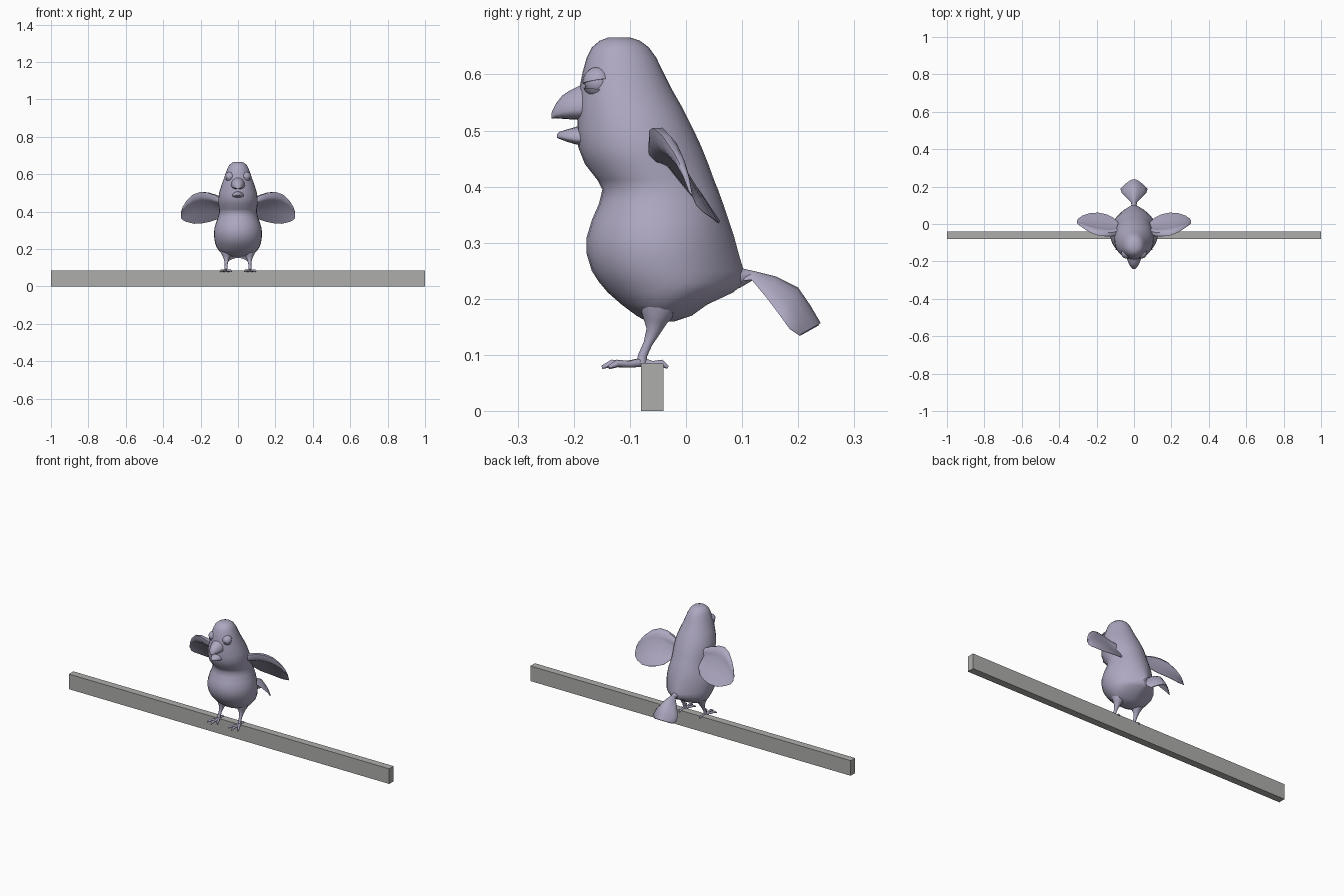
import bpy, bmesh, math
from mathutils import Vector

if "Cube" in bpy.data.objects:
    bpy.data.objects.remove(bpy.data.objects["Cube"])


def material(name, rgb):
    m = bpy.data.materials.new(name)
    m.diffuse_color = (*rgb, 1)
    m.use_nodes = True
    m.node_tree.nodes["Principled BSDF"].inputs["Base Color"].default_value = m.diffuse_color
    return m


LAVENDER = material("lavender grey", (0.42, 0.39, 0.53))
GREY = material("beam grey", (0.42, 0.42, 0.41))


def finish(name, bm, mat, mirror=False, angle=40):
    bmesh.ops.recalc_face_normals(bm, faces=bm.faces)
    me = bpy.data.meshes.new(name)
    bm.to_mesh(me)
    bm.free()
    me.materials.append(mat)
    ob = bpy.data.objects.new(name, me)
    bpy.context.collection.objects.link(ob)
    if angle:
        me.shade_smooth()
        me.set_sharp_from_angle(angle=math.radians(angle))
    if mirror:
        mod = ob.modifiers.new("mirror", 'MIRROR')
        mod.use_mirror_merge = False
    return ob


def add_loft(bm, rings):
    rows = [[bm.verts.new(p) for p in r] for r in rings]
    n = len(rows[0])
    for a, b in zip(rows, rows[1:]):
        for i in range(n):
            j = (i + 1) % n
            bm.faces.new((a[i], a[j], b[j], b[i]))
    bm.faces.new(rows[0][::-1])
    bm.faces.new(rows[-1])


def add_tube(bm, pts, radii, n=8):
    pts = [Vector(p) for p in pts]
    rings = []
    for i, (p, r) in enumerate(zip(pts, radii)):
        d = (pts[min(i + 1, len(pts) - 1)] - pts[max(i - 1, 0)]).normalized()
        u = d.cross(Vector((1, 0, 0))).normalized()
        v = d.cross(u)
        rings.append([p + r * (math.cos(t) * u + math.sin(t) * v)
                      for t in (2 * math.pi * k / n for k in range(n))])
    add_loft(bm, rings)


# beam
bm = bmesh.new()
bmesh.ops.create_cube(bm, size=1)
for v in bm.verts:
    v.co = Vector((v.co.x * 2, v.co.y * 0.04 - 0.06, (v.co.z + 0.5) * 0.085))
finish("perch_beam", bm, GREY, angle=0)

# body and head: height, front y, back y, half width
BODY = [(.160, -.070, -.020, .030), (.170, -.088, .010, .075), (.190, -.115, .038, .102),
        (.212, -.140, .085, .116), (.230, -.155, .104, .122), (.250, -.168, .103, .126),
        (.280, -.177, .094, .129), (.310, -.177, .086, .126), (.340, -.168, .076, .118),
        (.370, -.155, .066, .107), (.395, -.149, .057, .101), (.412, -.158, .050, .101),
        (.440, -.180, .040, .105), (.470, -.192, .028, .105), (.500, -.194, .014, .101),
        (.540, -.193, -.006, .089), (.575, -.190, -.026, .076), (.605, -.184, -.041, .066),
        (.630, -.177, -.053, .056), (.648, -.168, -.066, .047), (.660, -.154, -.082, .034),
        (.666, -.138, -.100, .016)]
rings = []
for z, f, b, w in BODY:
    yc = min(f + w, (f + b) / 2)
    back_power = 1 + max(0, 1 - abs(z - .235) / .12) * 0.7
    ring = []
    for k in range(28):
        t = 2 * math.pi * k / 28
        c, s = math.cos(t), math.sin(t)
        if s > 0:
            ring.append((w * math.copysign(abs(c) ** back_power, c), yc + (b - yc) * s, z))
        else:
            ring.append((w * c, yc + (yc - f) * s, z))
    rings.append(ring)
bm = bmesh.new()
add_loft(bm, rings)
finish("body", bm, LAVENDER, angle=60)


# beak halves: y, bottom z, top z, half width
def beak(name, sections):
    bm = bmesh.new()
    rings = []
    for y, lo, hi, w in sections:
        ring = []
        for k in range(16):
            t = 2 * math.pi * k / 16
            s = math.sin(t)
            mid = lo + (hi - lo) * .3
            ring.append((w * math.cos(t), y, mid + s * (hi - mid if s > 0 else mid - lo)))
        rings.append(ring)
    add_loft(bm, rings)
    finish(name, bm, LAVENDER, angle=60)


beak("upper_beak", [(-.165, .519, .597, .040), (-.190, .519, .580, .036), (-.206, .520, .572, .031),
                    (-.220, .521, .563, .024), (-.232, .522, .548, .015), (-.240, .521, .531, .006)])
beak("lower_beak", [(-.165, .472, .510, .036), (-.195, .475, .507, .029), (-.212, .480, .502, .021),
                    (-.225, .485, .498, .011), (-.230, .487, .493, .004)])

# eyes and heavy lids
EYE = Vector((.042, -.157, .586))
bm = bmesh.new()
bmesh.ops.create_uvsphere(bm, u_segments=16, v_segments=10, radius=.024)
bmesh.ops.translate(bm, vec=EYE, verts=bm.verts)
finish("eyes", bm, LAVENDER, mirror=True, angle=60)

for name, direction, offset in (("upper_eyelids", (-.1, -.15, 1), .002),
                                ("lower_eyelids", (0, -.1, -1), .012)):
    bm = bmesh.new()
    bmesh.ops.create_uvsphere(bm, u_segments=16, v_segments=10, radius=.0275)
    no = Vector(direction).normalized()
    res = bmesh.ops.bisect_plane(bm, geom=bm.verts[:] + bm.edges[:] + bm.faces[:],
                                 plane_co=no * offset, plane_no=no, clear_inner=True)
    bmesh.ops.holes_fill(bm, edges=[e for e in bm.edges if e.is_boundary])
    bmesh.ops.translate(bm, vec=EYE, verts=bm.verts)
    finish(name, bm, LAVENDER, mirror=True)

# wings: thick leading arm with a thin blade behind it
LEAD = [(.07, -.050, .460), (.12, -.062, .482), (.16, -.062, .496), (.20, -.056, .500),
        (.24, -.040, .487), (.275, -.018, .455), (.295, -.004, .425), (.306, .006, .395)]
TRAIL = [(.085, .010, .385), (.115, .036, .358), (.15, .052, .346), (.19, .060, .338),
         (.235, .058, .335), (.275, .045, .345), (.297, .030, .355), (.306, .018, .367)]
THICK = [1.3, 1.2, 1.05, .95, .8, .5, .3, .15]
SECTION = [(-.03, 0), (.02, .015), (.12, .018), (.23, .012), (.34, .004), (.7, .003), (1, .001),
           (1, -.001), (.7, -.002), (.32, -.003), (.2, -.012), (.08, -.014)]
rings = []
for a, b, th in zip(LEAD, TRAIL, THICK):
    a, b = Vector(a), Vector(b)
    n = Vector((1, 0, 0)).cross(b - a).normalized()
    if n.z < 0:
        n = -n
    rings.append([a + (b - a) * u + n * h * th for u, h in SECTION])
bm = bmesh.new()
add_loft(bm, rings)
finish("wings", bm, LAVENDER, mirror=True, angle=50)

# tail: thin fan arched over its centre ridge
RIDGE = [(0, .090, .248), (0, .120, .250), (0, .160, .240), (0, .200, .220), (0, .222, .188), (0, .240, .157)]
EDGE = [(.012, .090, .235), (.016, .120, .238), (.042, .145, .208), (.066, .170, .175),
        (.072, .188, .150), (.055, .206, .138)]
rings = []
for r, e in zip(RIDGE, EDGE):
    top, bottom = [], []
    for k in range(-4, 5):
        s = k / 4
        q = abs(s) ** 1.6
        p = Vector((e[0] * s, r[1] + (e[1] - r[1]) * q, r[2] + (e[2] - r[2]) * q))
        top.append(p)
        bottom.append(p + Vector((0, -.003, -.004)))
    rings.append(top + bottom[::-1])
bm = bmesh.new()
add_loft(bm, rings)
finish("tail", bm, LAVENDER, angle=50)

# tail root joining body and fan
bm = bmesh.new()
add_tube(bm, [(0, .06, .238), (0, .095, .238), (0, .125, .243)], [.03, .018, .006], 10)
finish("tail_root", bm, LAVENDER, angle=60)

# legs
bm = bmesh.new()
add_tube(bm, [(.058, -.045, .215), (.060, -.050, .180), (.061, -.055, .160), (.062, -.058, .143),
              (.063, -.068, .120), (.064, -.077, .100), (.064, -.079, .084)],
         [.042, .033, .021, .013, .008, .008, .010], 12)
finish("legs", bm, LAVENDER, mirror=True, angle=60)

# feet: three front toes and one back toe
bm = bmesh.new()
for tip in ((.064, -.150), (.034, -.135), (.096, -.138), (.064, -.032)):
    base = Vector((.064, -.078, .087))
    end = Vector((tip[0], tip[1], .078))
    knuckle = base.lerp(end, .75) + Vector((0, 0, .005))
    add_tube(bm, [base, base.lerp(end, .4), knuckle, end], [.008, .006, .0065, .003], 8)
finish("feet", bm, LAVENDER, mirror=True, angle=60)
